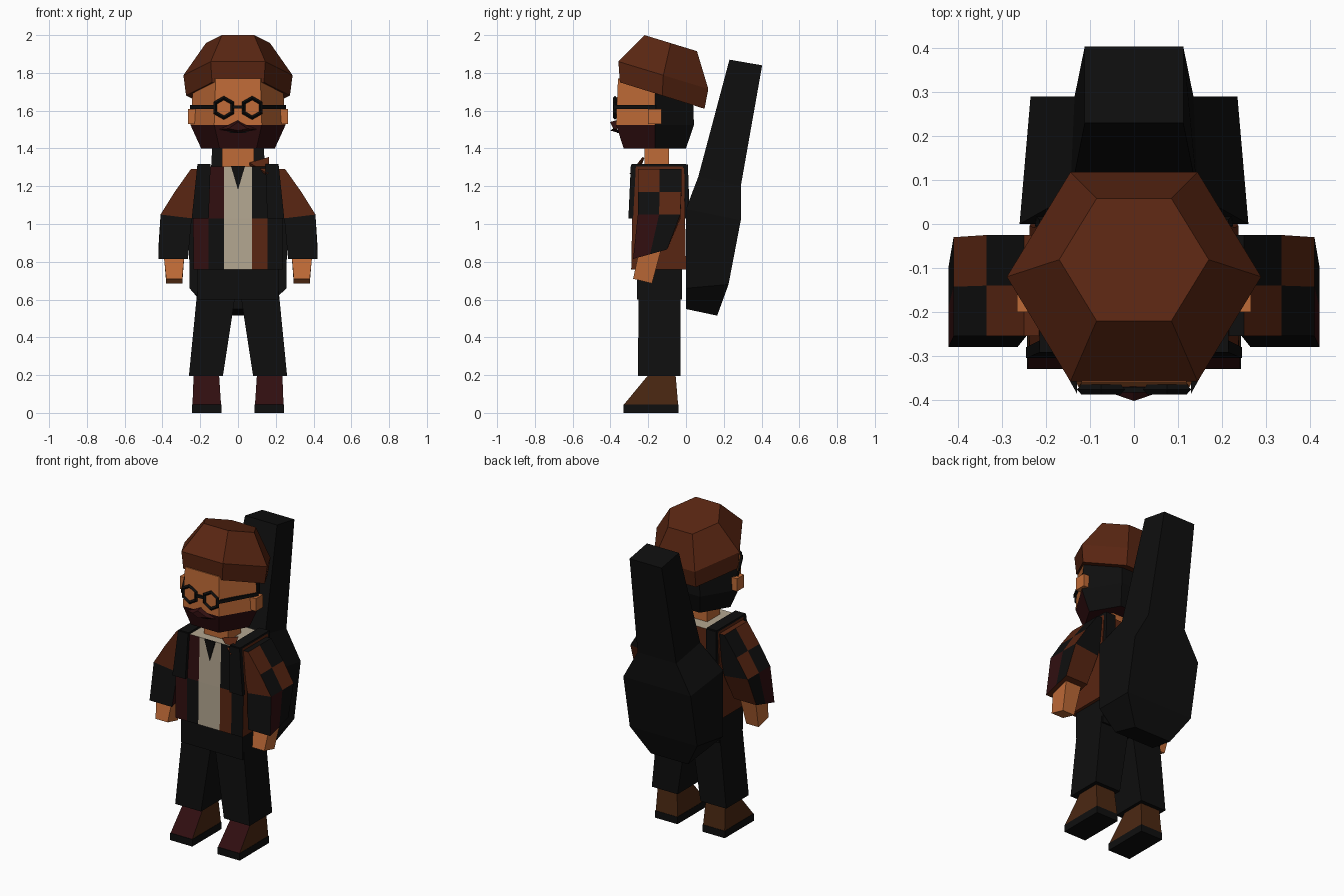
import bpy, bmesh, math
from mathutils import Vector

cube = bpy.data.objects.get("Cube")
if cube:
    bpy.data.objects.remove(cube, do_unlink=True)


def material(name, rgb):
    m = bpy.data.materials.new(name)
    m.use_nodes = True
    m.diffuse_color = (*rgb, 1)
    m.node_tree.nodes["Principled BSDF"].inputs["Base Color"].default_value = (*rgb, 1)
    return m


MATS = {
    "black": material("black cloth", (.0045, .0045, .0045)),
    "rust": material("rust brown", (.1, .019, .006)),
    "skin": material("skin", (.52, .145, .038)),
    "wine": material("dark wine", (.03, .0045, .005)),
    "shirt": material("cream shirt", (.45, .38, .28)),
    "boot": material("boot brown", (.07, .021, .006)),
}
KEYS = list(MATS)


def loft(name, rings, colour, side=1):
    """Skin a stack of rings; colour is a key or a rule of (centre, normal)."""
    bm = bmesh.new()
    vs = [[bm.verts.new((x * side, y, z)) for x, y, z in r] for r in rings]
    n = len(vs[0])
    for a, b in zip(vs, vs[1:]):
        for i in range(n):
            j = (i + 1) % n
            bm.faces.new((a[i], a[j], b[j], b[i]))
    bm.faces.new(vs[0])
    bm.faces.new(vs[-1])
    bmesh.ops.recalc_face_normals(bm, faces=bm.faces)
    me = bpy.data.meshes.new(name)
    used = KEYS if callable(colour) else [colour]
    for k in used:
        me.materials.append(MATS[k])
    if callable(colour):
        for f in bm.faces:
            c, nor = f.calc_center_median(), f.normal.copy()
            c.x *= side
            f.material_index = KEYS.index(colour(c, nor))
    bm.to_mesh(me)
    bm.free()
    ob = bpy.data.objects.new(name, me)
    bpy.context.collection.objects.link(ob)
    return ob


def rect(x0, x1, y0, y1, z0, z1=None):
    """Ring of four corners; z0 at the front edge, z1 at the back edge."""
    z1 = z0 if z1 is None else z1
    return [(x0, y0, z0), (x1, y0, z0), (x1, y1, z1), (x0, y1, z1)]


def box(name, x, y, z, colour, side=1):
    return loft(name, [rect(*x, *y, z[0]), rect(*x, *y, z[1])], colour, side)


def hexagon(rx, yf, yb, zf, zb):
    """Six-sided ring, corners left and right, tilted from front to back."""
    ym, zm, h = (yf + yb) / 2, (zf + zb) / 2, rx / 2
    return [(-h, yf, zf), (h, yf, zf), (rx, ym, zm), (h, yb, zb), (-h, yb, zb), (-rx, ym, zm)]


def plate(name, pts, y, thick, colour):
    """Thin front plate from (x, z) points."""
    return loft(name, [[(x, d, z) for x, z in pts] for d in (y, y - thick)], colour)


# Checked jacket with open front
def jacket_rule(c, n):
    mid = abs(c.x) < .07
    if n.y < -.5:
        if mid:
            return "shirt"
        upper, outer = c.z > 1.03, abs(c.x) > .155
        if c.x < 0:
            return "wine" if upper != outer else "black"
        return "rust" if upper == outer else "black"
    if n.z > .5 and mid:
        return "shirt"
    return "rust"


def jacket_ring(w, yf, yb, z):
    cols = [-w, -.155, -.075, .075, .155, w]
    return [(x, yf, z) for x in cols] + [(x, yb, z) for x in reversed(cols)]


loft("jacket", [jacket_ring(.235, -.29, 0, .76), jacket_ring(.238, -.285, -.005, 1.03),
                jacket_ring(.215, -.275, -.01, 1.305)], jacket_rule)
plate("shirt_neckline", [(-.037, 1.307), (.037, 1.307), (0, 1.18)], -.275, .009, "black")
box("neck", (-.085, .085), (-.22, -.09), (1.29, 1.42), "skin")
loft("collar_flap", [[(.06, -.235, 1.31), (.15, -.22, 1.35), (.15, -.285, 1.26)],
                     [(.06, -.245, 1.325), (.165, -.23, 1.355), (.16, -.3, 1.265)]], "rust")
box("hips", (-.215, .215), (-.26, -.02), (.6, .78), "black")


# Limbs
def arm_ring(xo, zo, xi, zi, yf, yb, dz=0):
    ym = (yf + yb) / 2
    return [(xi, yf, zi - dz), (xo, yf, zo - dz), (xo, ym, zo), (xo, yb, zo + dz), (xi, yb, zi + dz)]


def sleeve_rule(c, n):
    front = c.y < -.14
    if n.z < -.7:
        return "rust"
    if c.z < 1.02:
        if abs(n.y) > .6:
            return "black" if n.y < 0 else "rust"
        return "wine" if c.y < -.16 else "black"
    if n.y < -.6:
        return "rust"
    if n.y > .6:
        return "black"
    return "rust" if front == (c.z > 1.16) else "black"


for label, s in (("left", 1), ("right", -1)):
    loft(label + "_sleeve", [arm_ring(.25, 1.29, .2, 1.29, -.255, -.025),
                             arm_ring(.335, 1.17, .225, 1.15, -.255, -.025),
                             arm_ring(.41, 1.05, .245, 1.03, -.255, -.03),
                             arm_ring(.422, .84, .265, .84, -.28, -.1, .025)], sleeve_rule, s)
    loft(label + "_hand", [rect(.295, .38, -.28, -.18, .71, .685),
                           rect(.283, .395, -.25, -.13, .85, .87)], "skin", s)
    loft(label + "_trouser_leg", [rect(.08, .26, -.255, -.03, .195),
                                  rect(.01, .215, -.25, -.03, .65)], "black", s)
    box(label + "_sole", (.088, .243), (-.33, -.04), (0, .045), "black", s)
    loft(label + "_boot", [rect(.09, .241, -.328, -.042, .045), rect(.1, .235, -.2, -.055, .2)],
         lambda c, n: "wine" if n.y < -.4 else "boot", s)
    # Carrying straps over the shoulders
    loft(label + "_strap_front", [rect(.155, .245, -.305, -.28, 1.03),
                                  rect(.145, .215, -.292, -.265, 1.315)], "black", s)
    box(label + "_strap_top", (.145, .215), (-.285, .0), (1.3, 1.318), "black", s)
    loft(label + "_strap_back", [rect(.16, .225, -.01, .02, 1.03),
                                 rect(.145, .215, -.015, .01, 1.315)], "black", s)
    # Ears and spectacles
    box(label + "_ear", (.225, .266), (-.2, -.13), (1.53, 1.61), "skin", s)
    loft(label + "_temple", [[(.13, -.385, 1.61), (.13, -.36, 1.61), (.13, -.36, 1.63), (.13, -.385, 1.63)],
                             [(.254, -.16, 1.61), (.235, -.16, 1.61), (.235, -.16, 1.63), (.254, -.16, 1.63)]],
         "black", s)
    bpy.ops.mesh.primitive_torus_add(major_segments=6, minor_segments=4, major_radius=.052,
                                     minor_radius=.011, location=(s * .075, -.376, 1.615),
                                     rotation=(math.pi / 2, math.pi / 6, 0))
    rim = bpy.context.object
    rim.name = label + "_spectacle_rim"
    rim.data.materials.append(MATS["black"])
box("spectacle_bridge", (-.03, .03), (-.383, -.37), (1.612, 1.628), "black")


# Head with beard and hair
def head_rule(c, n):
    if n.z < -.8:
        return "wine"
    if c.y > -.16:
        return "black"
    return "wine" if c.z < 1.53 else "skin"


loft("head", [hexagon(.195, -.33, .0, 1.4, 1.4), hexagon(.252, -.37, .042, 1.525, 1.525),
              hexagon(.237, -.36, .035, 1.77, 1.72)], head_rule)
loft("moustache", [[(-.1, -.365, 1.5), (0, -.365, 1.55), (.1, -.365, 1.5), (0, -.365, 1.485)],
                   [(-.05, -.385, 1.505), (0, -.402, 1.54), (.05, -.385, 1.505), (0, -.402, 1.495)]], "wine")
plate("mouth", [(-.07, 1.497), (0, 1.488), (.07, 1.497), (.04, 1.483), (-.04, 1.483)], -.356, .009, "black")

# Tilted six-sided knitted cap
loft("cap", [hexagon(.275, -.35, .098, 1.75, 1.61), hexagon(.289, -.358, .118, 1.86, 1.715),
             hexagon(.17, -.22, .058, 2.0, 1.915)], "rust")


# Instrument case on the back: wide body and long tapering neck
def case_ring(wf, wb, yf, zf, yb, zb):
    return [(-wf, yf, zf), (wf, yf, zf), (wb, yb, zb), (-wb, yb, zb)]


loft("instrument_case", [case_ring(.14, .13, 0, .55, .165, .515),
                         case_ring(.257, .235, 0, .66, .225, .68),
                         case_ring(.26, .235, 0, 1.08, .29, 1.02),
                         case_ring(.145, .135, .065, 1.25, .29, 1.2),
                         case_ring(.112, .112, .23, 1.87, .403, 1.84)], "black")
